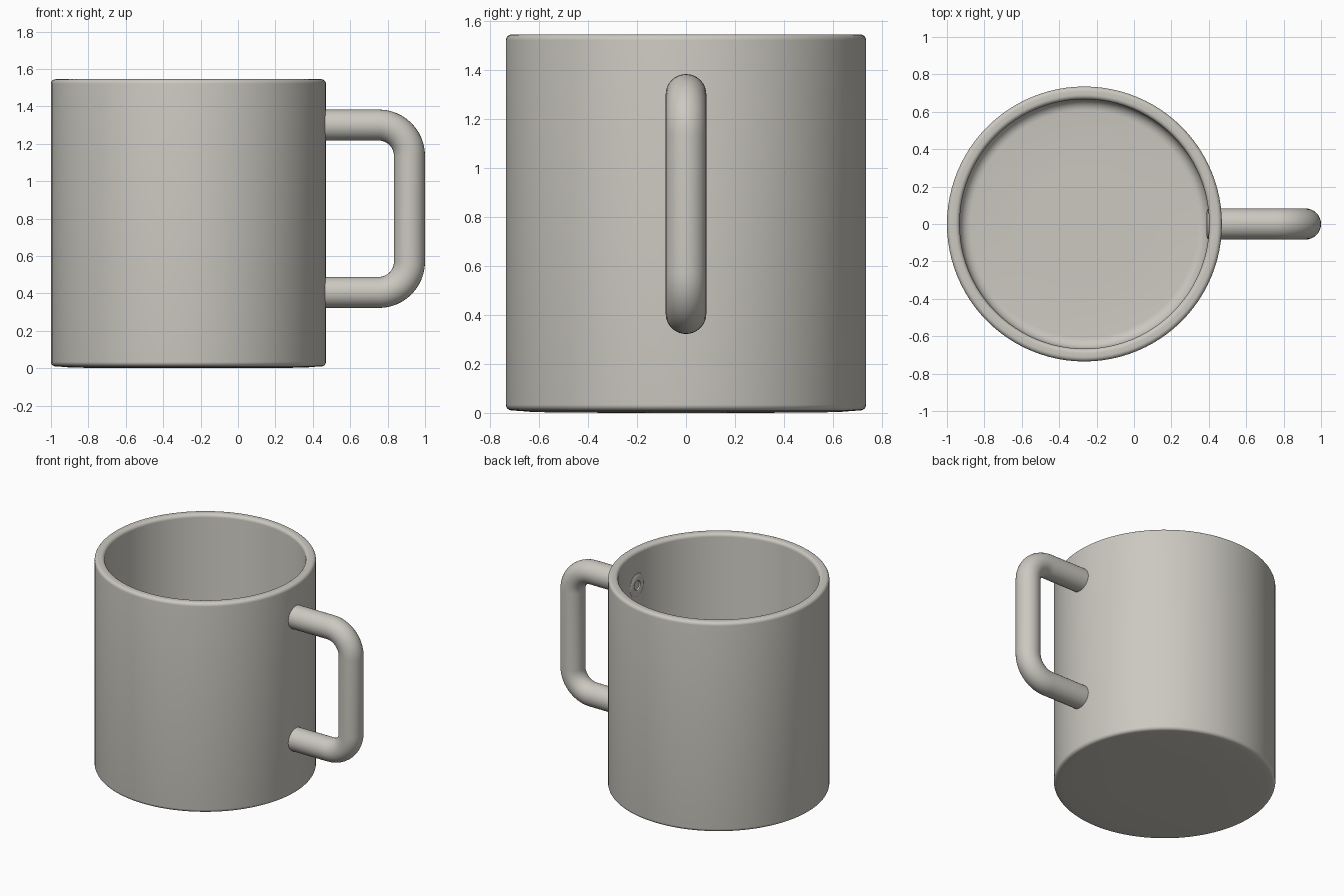
import bpy, bmesh, math
from mathutils import Vector

if "Cube" in bpy.data.objects:
    bpy.data.objects.remove(bpy.data.objects["Cube"])

CX = -0.265   # mug axis
mat = bpy.data.materials.new("warm_grey")
mat.diffuse_color = (0.60, 0.58, 0.53, 1)
mat.use_nodes = True
mat.node_tree.nodes["Principled BSDF"].inputs["Base Color"].default_value = mat.diffuse_color


def make_object(name, rings, cap_start=True, cap_end=True):
    """Skin a list of equal-length point rings."""
    bm = bmesh.new()
    loops = [[bm.verts.new(p) for p in ring] for ring in rings]
    n = len(loops[0])
    for a, b in zip(loops, loops[1:]):
        for i in range(n):
            j = (i + 1) % n
            bm.faces.new((a[i], a[j], b[j], b[i]))
    if cap_start:
        bm.faces.new(loops[0][::-1])
    if cap_end:
        bm.faces.new(loops[-1])
    bmesh.ops.recalc_face_normals(bm, faces=bm.faces)
    me = bpy.data.meshes.new(name)
    bm.to_mesh(me)
    bm.free()
    ob = bpy.data.objects.new(name, me)
    bpy.context.collection.objects.link(ob)
    me.materials.append(mat)
    bpy.ops.object.select_all(action='DESELECT')
    ob.select_set(True)
    bpy.context.view_layer.objects.active = ob
    bpy.ops.object.shade_smooth_by_angle(angle=math.radians(40))
    return ob


def arc(cx, cz, r, a0, a1, n=6):
    return [(cx + r * math.cos(math.radians(a0 + (a1 - a0) * i / n)),
             cz + r * math.sin(math.radians(a0 + (a1 - a0) * i / n))) for i in range(n + 1)]


# Mug body: lathe profile (radius, height) from underside centre to inner floor
profile = ([(0.3, 0.0), (0.62, 0.003), (0.68, 0.008)]
           + arc(0.711, 0.034, 0.024, -80, 0)
           + arc(0.711, 1.521, 0.024, 0, 90)
           + arc(0.691, 1.521, 0.024, 90, 180)
           + arc(0.607, 0.13, 0.06, 0, -90)
           + [(0.3, 0.07)])
N = 96
make_object("mug_body", [[(CX + r * math.cos(2 * math.pi * i / N),
                           r * math.sin(2 * math.pi * i / N), z) for i in range(N)]
                         for r, z in profile])

# Handle: round bar swept along a path in the xz plane, dimpled ends inside the mug
R, TOP, BOT, XO, BEND = 0.083, 1.30, 0.405, 0.917, 0.165
end = [(0.415, 0.025), (0.393, 0.035), (0.388, 0.05), (0.389, 0.068), (0.396, R)]
stations = [(x, TOP, 0, r) for x, r in end]
for cz, a0 in ((TOP - BEND, 90), (BOT + BEND, 0)):
    for i in range(13):
        a = a0 - 90 * i / 12
        stations.append((XO - BEND + BEND * math.cos(math.radians(a)),
                         cz + BEND * math.sin(math.radians(a)), a - 90, R))
stations += [(x, BOT, -180, r) for x, r in reversed(end)]
rings = []
for x, z, ang, r in stations:
    t = math.radians(ang)
    side = Vector((-math.sin(t), 0, math.cos(t)))
    rings.append([Vector((x, 0, z)) + side * (r * math.cos(2 * math.pi * k / 32))
                  + Vector((0, r * math.sin(2 * math.pi * k / 32), 0)) for k in range(32)])
make_object("handle", rings)
